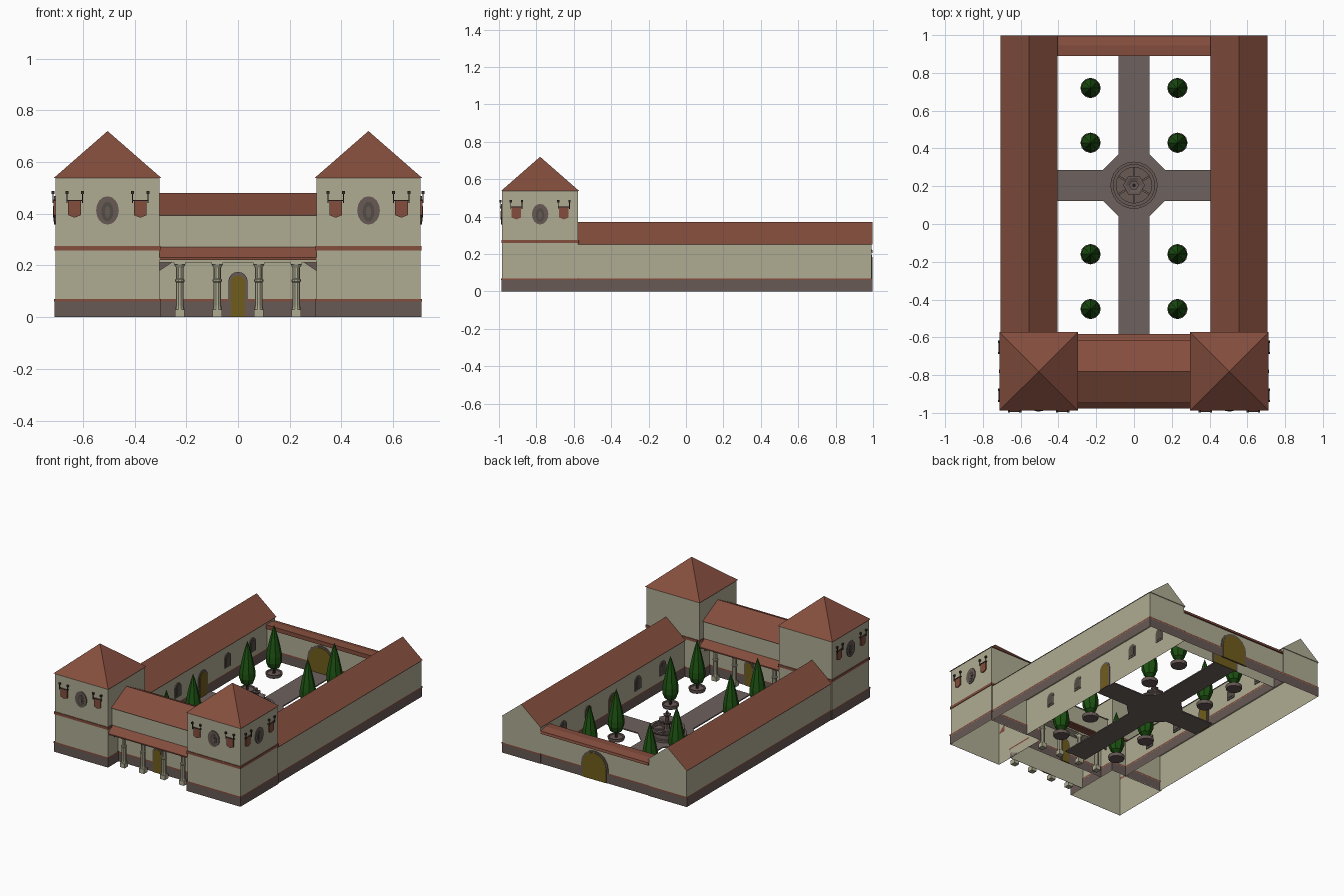
import bpy, bmesh, math
from mathutils import Matrix, Vector

if "Cube" in bpy.data.objects:
    bpy.data.objects.remove(bpy.data.objects["Cube"])


def mat(name, r, g, b):
    m = bpy.data.materials.new(name)
    m.diffuse_color = (r, g, b, 1)
    m.use_nodes = True
    m.node_tree.nodes["Principled BSDF"].inputs["Base Color"].default_value = m.diffuse_color
    return m


CREAM = mat("cream_plaster", .43, .41, .29)
RED = mat("terracotta", .23, .075, .047)
STONE = mat("brown_stone", .135, .10, .09)
PATH = mat("paving", .155, .122, .112)
GLASS = mat("window_dark", .085, .075, .06)
DOOR = mat("ochre_wood", .16, .11, .012)
GREEN = mat("cypress_green", .012, .085, .006)
IRON = mat("dark_iron", .04, .025, .022)


def finish(name, bm, *mats):
    bmesh.ops.recalc_face_normals(bm, faces=bm.faces)
    me = bpy.data.meshes.new(name)
    bm.to_mesh(me)
    bm.free()
    for m in mats:
        me.materials.append(m)
    ob = bpy.data.objects.new(name, me)
    bpy.context.collection.objects.link(ob)
    return ob


def box(name, x0, x1, y0, y1, z0, z1, m, hollow=False):
    """Box; hollow leaves the underside open."""
    bm = bmesh.new()
    bmesh.ops.create_cube(bm, size=1)
    for v in bm.verts:
        v.co = ((x0 + x1) / 2 + v.co.x * (x1 - x0), (y0 + y1) / 2 + v.co.y * (y1 - y0),
                (z0 + z1) / 2 + v.co.z * (z1 - z0))
    ob = finish(name, bm, m)
    if hollow:
        bm = bmesh.new()
        bm.from_mesh(ob.data)
        bmesh.ops.delete(bm, geom=[f for f in bm.faces if f.normal.z < -.9], context='FACES')
        bm.to_mesh(ob.data)
        bm.free()
    return ob


def extrude(name, pts, vec, m, place=Matrix()):
    """Closed prism from an outline of 3D points."""
    bm = bmesh.new()
    f = bm.faces.new([bm.verts.new(p) for p in pts])
    g = bmesh.ops.extrude_face_region(bm, geom=[f])
    bmesh.ops.translate(bm, vec=vec, verts=[v for v in g["geom"] if isinstance(v, bmesh.types.BMVert)])
    bmesh.ops.transform(bm, matrix=place, verts=bm.verts)
    return finish(name, bm, m)


def gable(name, x0, x1, y0, y1, z0, z1, along):
    """Gable roof: red slopes, plaster ends and underside."""
    if along == 'y':
        pts, vec = [(x0, y0, z0), (x1, y0, z0), ((x0 + x1) / 2, y0, z1)], Vector((0, y1 - y0, 0))
    else:
        pts, vec = [(x0, y0, z0), (x0, y1, z0), (x0, (y0 + y1) / 2, z1)], Vector((x1 - x0, 0, 0))
    ob = extrude(name, pts, vec, RED)
    ob.data.materials.append(CREAM)
    for p in ob.data.polygons:
        p.material_index = 0 if p.normal.z > .1 else 1


def lathe(name, prof, n, x, y, m):
    bm = bmesh.new()
    rings = [[bm.verts.new((x + r * math.cos(2 * math.pi * i / n), y + r * math.sin(2 * math.pi * i / n), z))
              for i in range(n)] for r, z in prof]
    for a, b in zip(rings, rings[1:]):
        for i in range(n):
            bm.faces.new((a[i], a[(i + 1) % n], b[(i + 1) % n], b[i]))
    bm.faces.new(rings[0])
    bm.faces.new(rings[-1])
    bmesh.ops.remove_doubles(bm, verts=bm.verts, dist=1e-5)
    return finish(name, bm, m)


# Wall plates: u along the wall, outward is local -y; face angle 0 = front
def wall(x, y, deg):
    return Matrix.Translation((x, y, 0)) @ Matrix.Rotation(math.radians(deg), 4, 'Z')


def arch(name, place, w, z0, z1, d, m, back=0):
    r = w / 2
    pts = [(-r, back, z0), (r, back, z0)]
    pts += [(r * math.cos(math.pi * i / 8), back, z1 - r + r * math.sin(math.pi * i / 8)) for i in range(9)]
    extrude(name, pts, Vector((0, -d - back, 0)), m, place)


def oval(name, place, w, z0, z1, d, m):
    pts = [(w / 2 * math.cos(math.pi * i / 8), 0, (z0 + z1) / 2 + (z1 - z0) / 2 * math.sin(math.pi * i / 8))
           for i in range(16)]
    extrude(name, pts, Vector((0, -d, 0)), m, place)


def pbox(name, place, u0, u1, d0, d1, z0, z1, m):
    box(name, u0, u1, -d1, -d0, z0, z1, m).data.transform(place)


def banner(name, place):
    pts = [(-.025, 0, .452), (-.025, 0, .395), (0, 0, .385), (.025, 0, .395), (.025, 0, .452)]
    extrude(name + "_cloth", pts, Vector((0, -.007, 0)), RED, place)
    pbox(name + "_rod", place, -.032, .032, .007, .011, .45, .454, IRON)
    for u in (-.03, .03):
        pbox(name + "_bracket", place, u - .002, u + .002, .008, .012, .442, .48, IRON)
        pbox(name + "_arm", place, u - .002, u + .002, 0, .012, .45, .455, IRON)
        pbox(name + "_finial", place, u - .006, u + .006, .004, .015, .476, .488, IRON)


def plinth(name, x0, x1, y0, y1, e=.004):
    box(name + "_plinth", x0 - e, x1 + e, y0 - e, y1 + e, 0, .06, STONE, True)
    box(name + "_plinth_trim", x0 - e * 1.3, x1 + e * 1.3, y0 - e * 1.3, y1 + e * 1.3, .06, .07, RED, True)


def strip_inner_caps():
    """Remove plinth tops that would close off the open rooms from below."""
    for ob in bpy.data.objects:
        if "plinth" in ob.name:
            bm = bmesh.new()
            bm.from_mesh(ob.data)
            bmesh.ops.delete(bm, geom=[f for f in bm.faces if f.normal.z > .9], context='FACES')
            bm.to_mesh(ob.data)
            bm.free()


for s, side in ((-1, "left"), (1, "right")):
    def span(a, b):
        return (a, b) if s > 0 else (-b, -a)
    # Corner tower
    x0, x1 = span(.303, .706)
    y0, y1 = -.983, -.577
    t = side + "_tower"
    box(t, x0, x1, y0, y1, 0, .54, CREAM, True)
    plinth(t, x0, x1, y0, y1)
    for n, a, b, c, d in (("front", x0 - .004, x1 + .004, y0 - .004, y0), ("rear", x0 - .004, x1 + .004, y1, y1 + .004),
                          ("left", x0 - .004, x0, y0, y1), ("right", x1, x1 + .004, y0, y1)):
        box(t + "_band_" + n, a, b, c, d, .258, .276, RED)
    bm = bmesh.new()
    base = [bm.verts.new((x, y, .538)) for x, y in
            ((x0 - .007, y0 - .005), (x1 + .007, y0 - .005), (x1 + .007, y1 + .005), (x0 - .007, y1 + .005))]
    top = bm.verts.new(((x0 + x1) / 2, (y0 + y1) / 2, .72))
    bm.faces.new(base)
    for i in range(4):
        bm.faces.new((base[i], base[(i + 1) % 4], top))
    finish(t + "_roof", bm, RED)
    # Tower window and banners on the front and the outer side
    for deg, cx, cy in ((0, s * .505, y0), (90 * s, s * .706, -.78)):
        p = wall(cx, cy, deg)
        oval(t + "_window_surround", p, .088, .358, .468, .005, STONE)
        oval(t + "_window_glass", p, .046, .37, .446, .007, GLASS)
        oval(t + "_window_core", p, .02, .385, .43, .009, STONE)
        for u in (-.127, .127):
            banner(t + "_banner", p @ Matrix.Translation((u, 0, 0)))
    # Long side wing with a courtyard door and windows
    x0, x1 = span(.414, .70)
    w = side + "_wing"
    box(w, x0, x1, -.577, .993, 0, .25, CREAM, True)
    plinth(w, x0, x1, -.577, .993)
    r0, r1 = span(.406, .706)
    gable(w + "_roof", r0, r1, -.577, .998, .25, .372, 'y')
    for k in (-2, -1, 0, 1, 2):
        p = wall(s * .414, .205 + .27 * k, -90 * s)
        if k == 0:
            arch(w + "_door_frame", p, .095, 0, .185, .006, STONE, .003)
            arch(w + "_door", p, .07, 0, .172, .009, DOOR, .005)
        else:
            arch(w + "_window_frame", p, .066, .105, .20, .006, STONE, .003)
            arch(w + "_window_glass", p, .042, .117, .188, .009, GLASS, .005)

# Entrance building: recessed ground floor, overhanging upper floor
box("entrance_ground_floor", -.303, .303, -.87, -.69, 0, .22, CREAM, True)
plinth("entrance", -.299, .299, -.87, -.69)
box("entrance_upper_floor", -.303, .303, -.935, -.625, .212, .395, CREAM)
gable("entrance_roof", -.303, .303, -.947, -.613, .393, .48, 'x')
for s, side in ((1, "front"), (-1, "rear")):
    def yy(d):
        return -.78 - s * d
    # Sloping porch roof
    extrude(side + "_porch_roof", [(-.303, yy(.15), .276), (-.303, yy(.198), .23), (-.303, yy(.198), .222),
                                   (-.303, yy(.15), .222)], Vector((.606, 0, 0)), RED)
    p = wall(0, yy(.09), 0 if s > 0 else 180)
    arch(side + "_door_frame", p, .075, 0, .175, .006, STONE)
    arch(side + "_door", p, .056, 0, .162, .009, DOOR)
    for x in (-.303, .303):
        k = .05 if x < 0 else -.05
        extrude(side + "_corner_bracket", [(x, yy(.135), .213), (x + k, yy(.135), .213), (x, yy(.135), .18)],
                Vector((0, .012, 0)), STONE)
    for x in (-.225, -.08, .08, .225):
        y = yy(.138)
        box(side + "_column_base", x - .019, x + .019, y - .019, y + .019, 0, .03, CREAM)
        lathe(side + "_column", [(.018, .03), (.015, .045), (.015, .135), (.018, .138), (.018, .146),
                                 (.014, .149), (.014, .19), (.021, .203)], 10, x, y, CREAM)
        box(side + "_column_capital", x - .022, x + .022, y - .022, y + .022, .203, .213, CREAM)

# Rear wall with gate and flat tiled coping
box("rear_wall", -.414, .414, .905, .989, 0, .208, CREAM, True)
plinth("rear_wall", -.408, .408, .905, .989)
extrude("rear_wall_coping", [(-.41, .89, .208), (-.41, .999, .208), (-.41, .995, .225), (-.41, .945, .238),
                             (-.41, .89, .236)], Vector((.82, 0, 0)), RED)
for deg, y in ((180, .989), (0, .905)):
    p = wall(0, y, deg)
    arch("gate_frame", p, .205, 0, .196, .006, STONE, .002)
    arch("gate", p, .18, 0, .184, .009, DOOR, .004)
strip_inner_caps()

# Cross-shaped paths with an octagonal centre
cy = .205
o = [(.082, -.585), (.082, .04), (.165, .123), (.41, .123), (.41, .287), (.165, .287), (.082, .37), (.082, .9)]
extrude("courtyard_paths", [(x, y, 0) for x, y in o] + [(-x, y, 0) for x, y in reversed(o)],
        Vector((0, 0, .008)), PATH)

# Fountain
lathe("fountain_basin", [(.125, .005), (.125, .022), (.108, .022), (.108, .05), (.112, .055), (.112, .062),
                         (.094, .062), (.094, .035), (.0, .035)], 24, 0, cy, STONE)
lathe("fountain_bowl", [(.03, .035), (.018, .05), (.018, .085), (.058, .108), (.058, .116), (.045, .116),
                        (.012, .104), (.012, .135), (.026, .145), (.026, .15), (.008, .15), (.008, .165),
                        (0, .18)], 6, 0, cy, STONE)
for i in range(6):
    pbox("fountain_rib", wall(0, cy, 60 * i), -.005, .005, .02, .1, .034, .045, STONE)

# Potted cypress trees
for x in (-.23, .23):
    for y in (-.45, -.16, .43, .72):
        lathe("tree_planter", [(.05, 0), (.054, .012), (.054, .022), (.045, .022), (.042, .016), (0, .016)],
              12, x, y, STONE)
        lathe("tree_trunk", [(.009, .01), (.008, .07)], 6, x, y, IRON)
        lathe("tree_crown", [(.012, .045), (.038, .062), (.052, .1), (.051, .14), (.042, .19), (.03, .245),
                             (.016, .3), (0, .35)], 8, x, y, GREEN)
